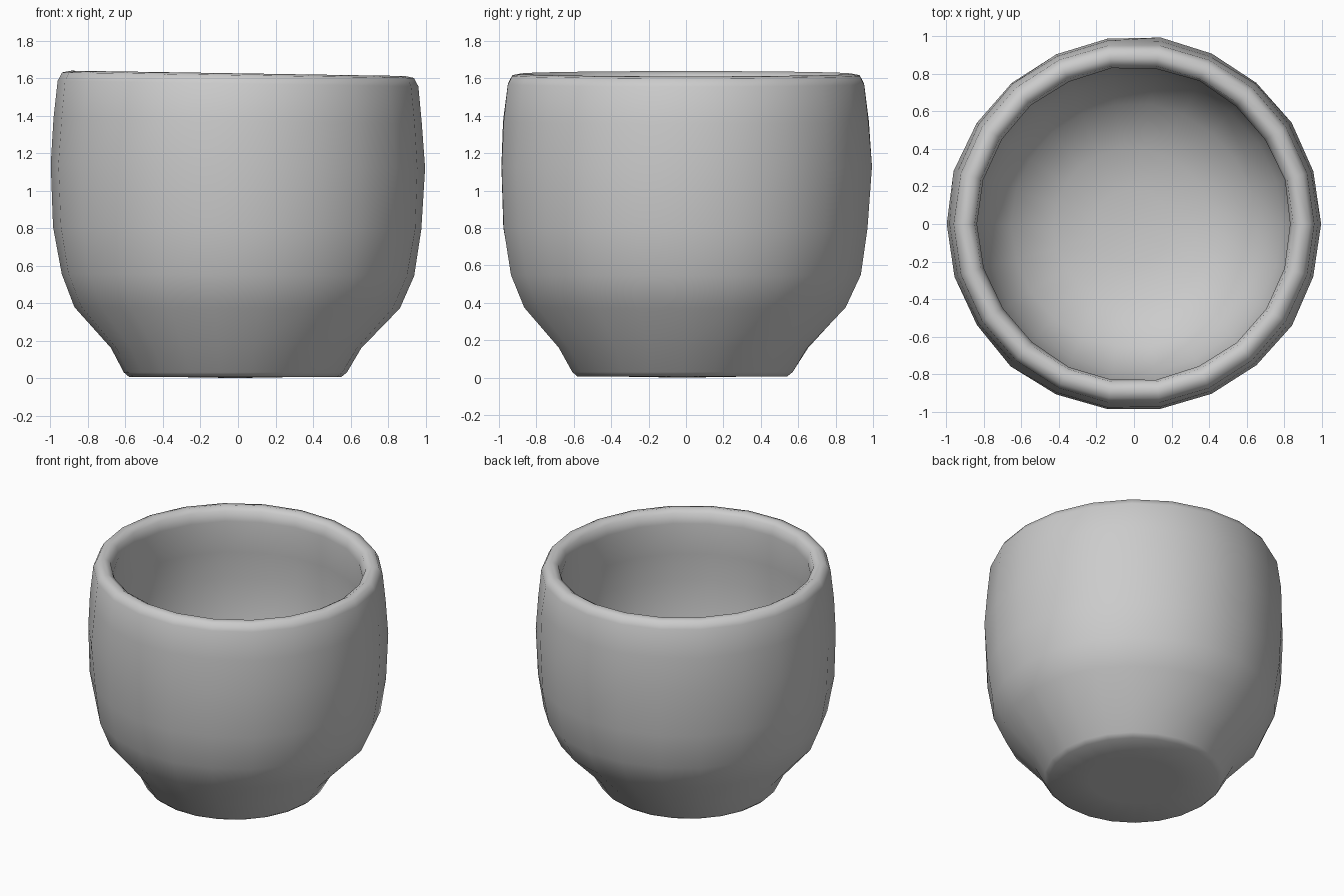
import bpy, bmesh, math, random

if "Cube" in bpy.data.objects:
    bpy.data.objects.remove(bpy.data.objects["Cube"])

random.seed(4)
SEGMENTS = 22

# Profile (radius, height): underside, foot, belly, rounded rim, inner wall, inner floor
profile = [
    (0.30, 0.005), (0.565, 0.005), (0.595, 0.03), (0.67, 0.16), (0.865, 0.375),
    (0.943, 0.55), (0.982, 0.80), (1.0, 1.13), (0.985, 1.37), (0.962, 1.57),
    (0.938, 1.615), (0.89, 1.625), (0.85, 1.60), (0.835, 1.53), (0.85, 1.30),
    (0.865, 1.10), (0.85, 0.80), (0.79, 0.53), (0.65, 0.32), (0.42, 0.20),
    (0.20, 0.165),
]

bm = bmesh.new()


def place(r, z, a):
    # Foot sits slightly off centre, rim leans slightly down towards +x
    shift = max(0.0, 1 - z / 0.5)
    x = r * math.cos(a) - 0.015 * shift
    y = r * math.sin(a) - 0.02 * shift
    return bm.verts.new((x, y, z - 0.016 * x * (z / 1.64)))


# Slightly irregular, hand-formed rings
rings = []
for r, z in profile:
    ring = []
    for i in range(SEGMENTS):
        a = math.tau * i / SEGMENTS
        wobble = 0.005 * random.uniform(-1, 1) if 0.1 < z < 1.55 else 0.0
        ring.append(place(r + wobble, z, a))
    rings.append(ring)

for lower, upper in zip(rings, rings[1:]):
    for i in range(SEGMENTS):
        j = (i + 1) % SEGMENTS
        bm.faces.new((lower[i], lower[j], upper[j], upper[i]))

# Close the underside and the inner floor
for ring, z in ((rings[0], 0.0), (rings[-1], 0.155)):
    centre = place(0, z, 0)
    for i in range(SEGMENTS):
        bm.faces.new((ring[i], ring[(i + 1) % SEGMENTS], centre))

bmesh.ops.recalc_face_normals(bm, faces=bm.faces)
for face in bm.faces:
    face.smooth = True

mesh = bpy.data.meshes.new("cup")
bm.to_mesh(mesh)
bm.free()
cup = bpy.data.objects.new("cup", mesh)
bpy.context.collection.objects.link(cup)
